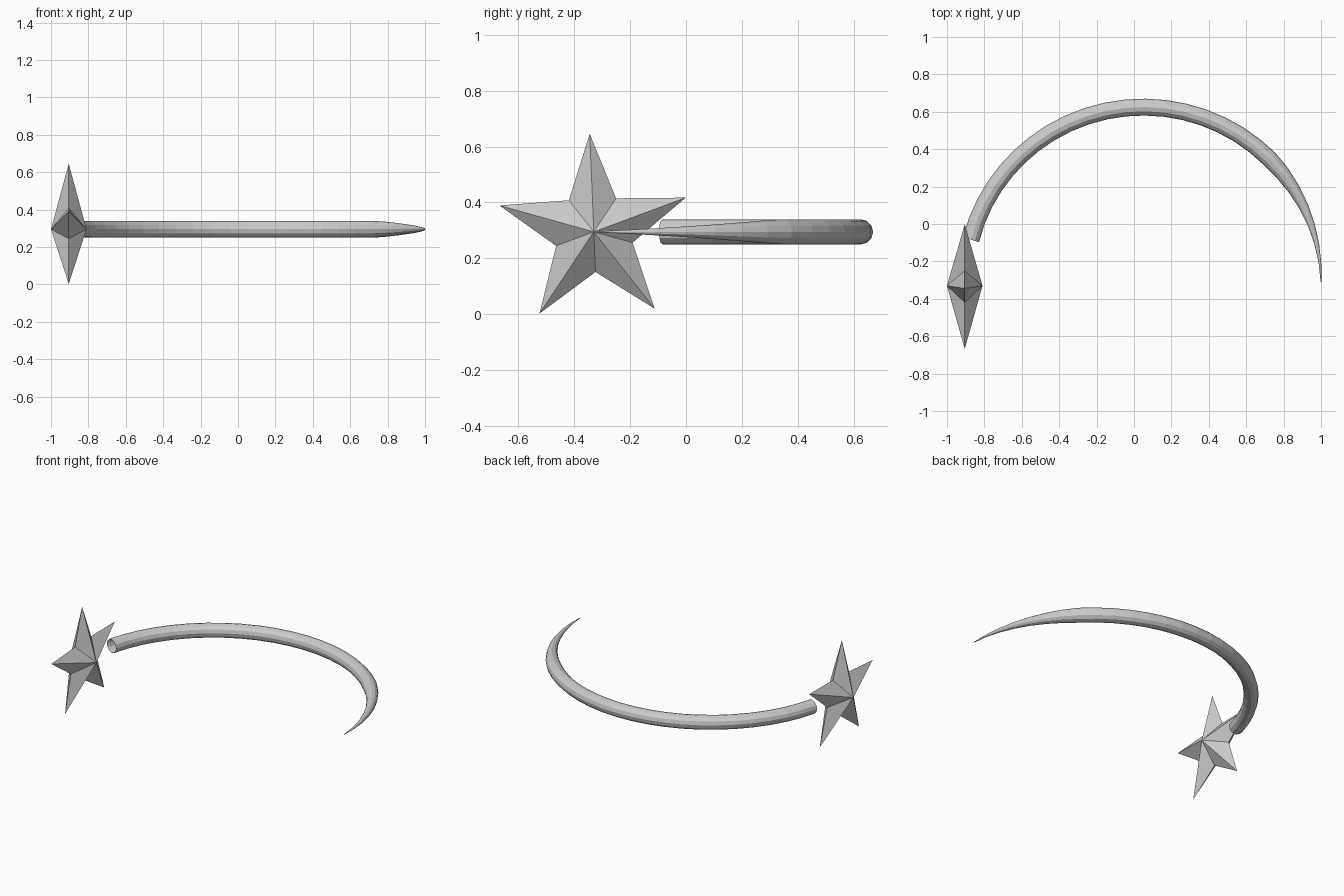
import bpy
import bmesh
from math import sin, cos, pi, radians

cube = bpy.data.objects.get("Cube")
if cube:
    bpy.data.objects.remove(cube, do_unlink=True)

GREY = (0.6, 0.6, 0.6, 1.0)
mat = bpy.data.materials.new("plain grey")
mat.use_nodes = True
mat.diffuse_color = GREY
mat.node_tree.nodes["Principled BSDF"].inputs["Base Color"].default_value = GREY


def add_star(name, centre, outer, inner, depth, start):
    """Faceted five-pointed star lying across the x axis."""
    bm = bmesh.new()
    cx, cy, cz = centre
    rim = []
    for i in range(10):
        a = start + i * pi / 5
        r = inner if i % 2 else outer
        rim.append(bm.verts.new((cx, cy + r * cos(a), cz + r * sin(a))))
    for side in (-depth, depth):
        peak = bm.verts.new((cx + side, cy, cz))
        for i in range(10):
            bm.faces.new((rim[i], rim[(i + 1) % 10], peak))
    bmesh.ops.recalc_face_normals(bm, faces=bm.faces)
    mesh = bpy.data.meshes.new(name)
    bm.to_mesh(mesh)
    bm.free()
    mesh.materials.append(mat)
    bpy.context.collection.objects.link(bpy.data.objects.new(name, mesh))


def add_tail(name, steps=26):
    """Curved open tube that narrows to a point at its far end."""
    curve = bpy.data.curves.new(name, "CURVE")
    curve.dimensions = "3D"
    curve.twist_mode = "Z_UP"
    curve.bevel_depth = 0.045
    curve.bevel_resolution = 4
    spline = curve.splines.new("POLY")
    spline.use_smooth = False
    spline.points.add(steps)
    taper_from = radians(43)
    for i, p in enumerate(spline.points):
        a = radians(166) * (1 - i / steps)
        p.co = (0.05 + 0.95 * cos(a), -0.31 + 0.935 * sin(a), 0.295, 1)
        t = min(1, a / taper_from)
        p.radius = 0.05 + 0.95 * t ** 1.15
    curve.materials.append(mat)
    obj = bpy.data.objects.new(name, curve)
    bpy.context.collection.objects.link(obj)
    bpy.ops.object.select_all(action="DESELECT")
    obj.select_set(True)
    bpy.context.view_layer.objects.active = obj
    bpy.ops.object.convert(target="MESH")


add_star("star", (-0.905, -0.33, 0.295), 0.351, 0.144, 0.095, radians(92.4))
add_tail("curved_tail")
